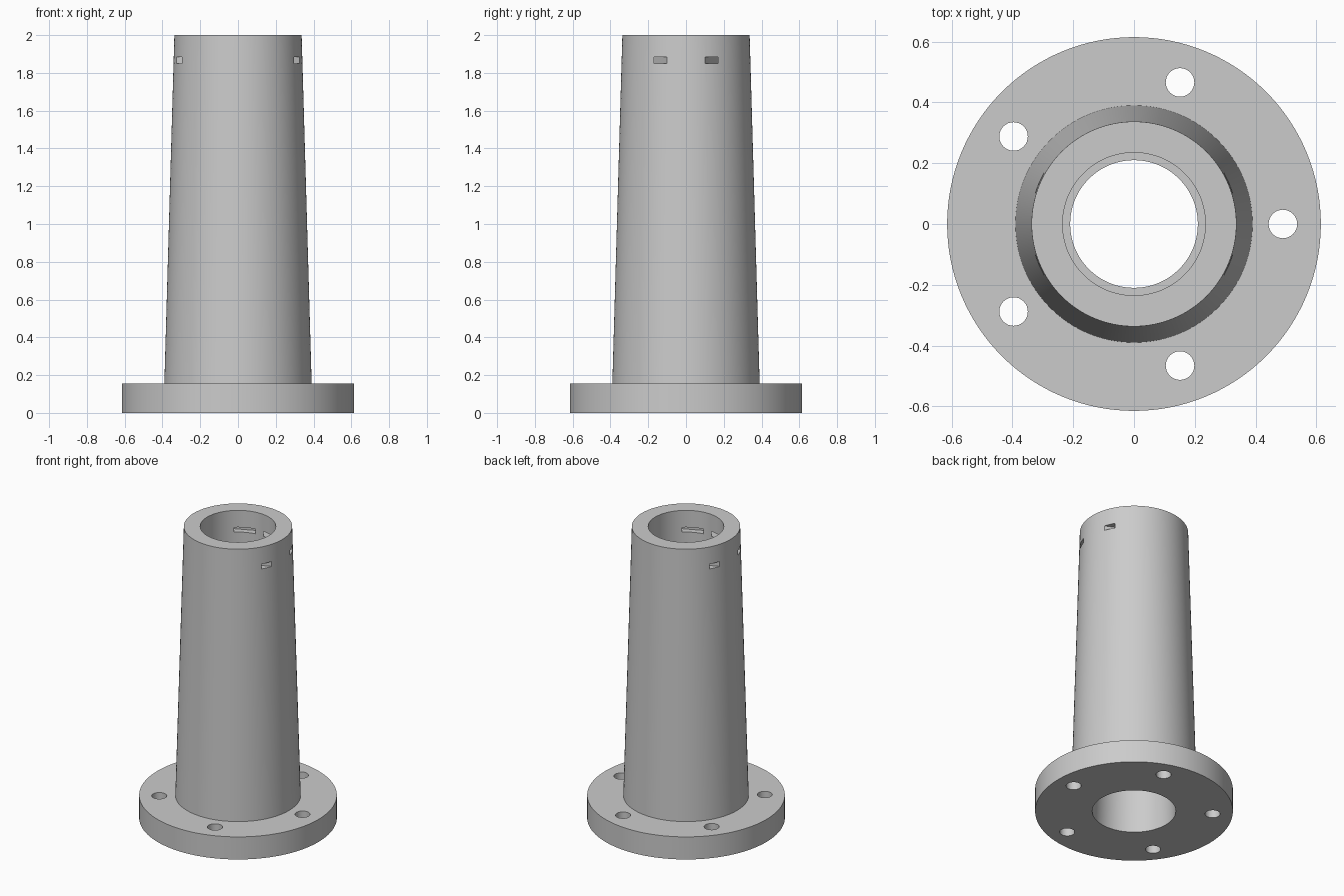
import bpy, bmesh, math

if "Cube" in bpy.data.objects:
    bpy.data.objects.remove(bpy.data.objects["Cube"], do_unlink=True)

grey = bpy.data.materials.new("light_grey")
grey.use_nodes = True
COLOUR = (0.6, 0.6, 0.6, 1)
grey.diffuse_color = COLOUR
grey.node_tree.nodes["Principled BSDF"].inputs["Base Color"].default_value = COLOUR


def make_object(name, bm):
    bmesh.ops.recalc_face_normals(bm, faces=bm.faces)
    mesh = bpy.data.meshes.new(name)
    bm.to_mesh(mesh)
    bm.free()
    mesh.materials.append(grey)
    obj = bpy.data.objects.new(name, mesh)
    bpy.context.scene.collection.objects.link(obj)
    return obj


def lathe(name, profile, steps):
    """Revolve a closed (radius, height) profile around z."""
    bm = bmesh.new()
    verts = [bm.verts.new((r, 0, z)) for r, z in profile]
    edges = [bm.edges.new((v, verts[i - 1])) for i, v in enumerate(verts)]
    bmesh.ops.spin(bm, geom=verts + edges, cent=(0, 0, 0), axis=(0, 0, 1),
                   angle=math.tau, steps=steps, use_merge=True)
    bmesh.ops.remove_doubles(bm, verts=bm.verts, dist=1e-5)
    return make_object(name, bm)


def prism(name, outline, z0, z1):
    """Extrude an outline upward from z0 to z1."""
    bm = bmesh.new()
    face = bm.faces.new([bm.verts.new((x, y, z0)) for x, y in outline])
    top = bmesh.ops.extrude_face_region(bm, geom=[face])["geom"]
    for v in top:
        if isinstance(v, bmesh.types.BMVert):
            v.co.z = z1
    return make_object(name, bm)


# Flange, tapered tube and stepped bore
body = lathe("flanged_tube", [
    (0.26, 0), (0.615, 0), (0.615, 0.155), (0.39, 0.155),
    (0.337, 2), (0.235, 2), (0.235, 1.69), (0.21, 1.69)], 128)

cutters = []

# Five bolt holes through the flange
for i in range(5):
    a = i * math.tau / 5
    ring = [(0.49 * math.cos(a) + 0.047 * math.cos(t * math.tau / 32),
             0.49 * math.sin(a) + 0.047 * math.sin(t * math.tau / 32))
            for t in range(32)]
    cutters.append(prism("bolt_hole_cutter", ring, -0.1, 0.3))

# V-shaped tie channels near the rim, front and back
half = [(0.457, 0.043), (0.477, 0.088)]
channel = [(0, 0.246)] + half + [(0, 0.301)] + [(-x, y) for x, y in reversed(half)]
for side in (1, -1):
    cutters.append(prism("tie_channel_cutter",
                         [(x, side * y) for x, y in channel], 1.851, 1.884))

for cutter in cutters:
    cutter.hide_render = True
    mod = body.modifiers.new("cut", "BOOLEAN")
    mod.operation = "DIFFERENCE"
    mod.solver = "EXACT"
    mod.object = cutter

# Bake the cuts and remove the cutters
bpy.context.view_layer.update()
graph = bpy.context.evaluated_depsgraph_get()
cut_mesh = bpy.data.meshes.new_from_object(body.evaluated_get(graph))
body.modifiers.clear()
body.data = cut_mesh
for cutter in cutters:
    bpy.data.objects.remove(cutter, do_unlink=True)

# Smooth round walls, sharp rims
bpy.ops.object.select_all(action="DESELECT")
body.select_set(True)
bpy.context.view_layer.objects.active = body
bpy.ops.object.shade_smooth_by_angle(angle=math.radians(30))
